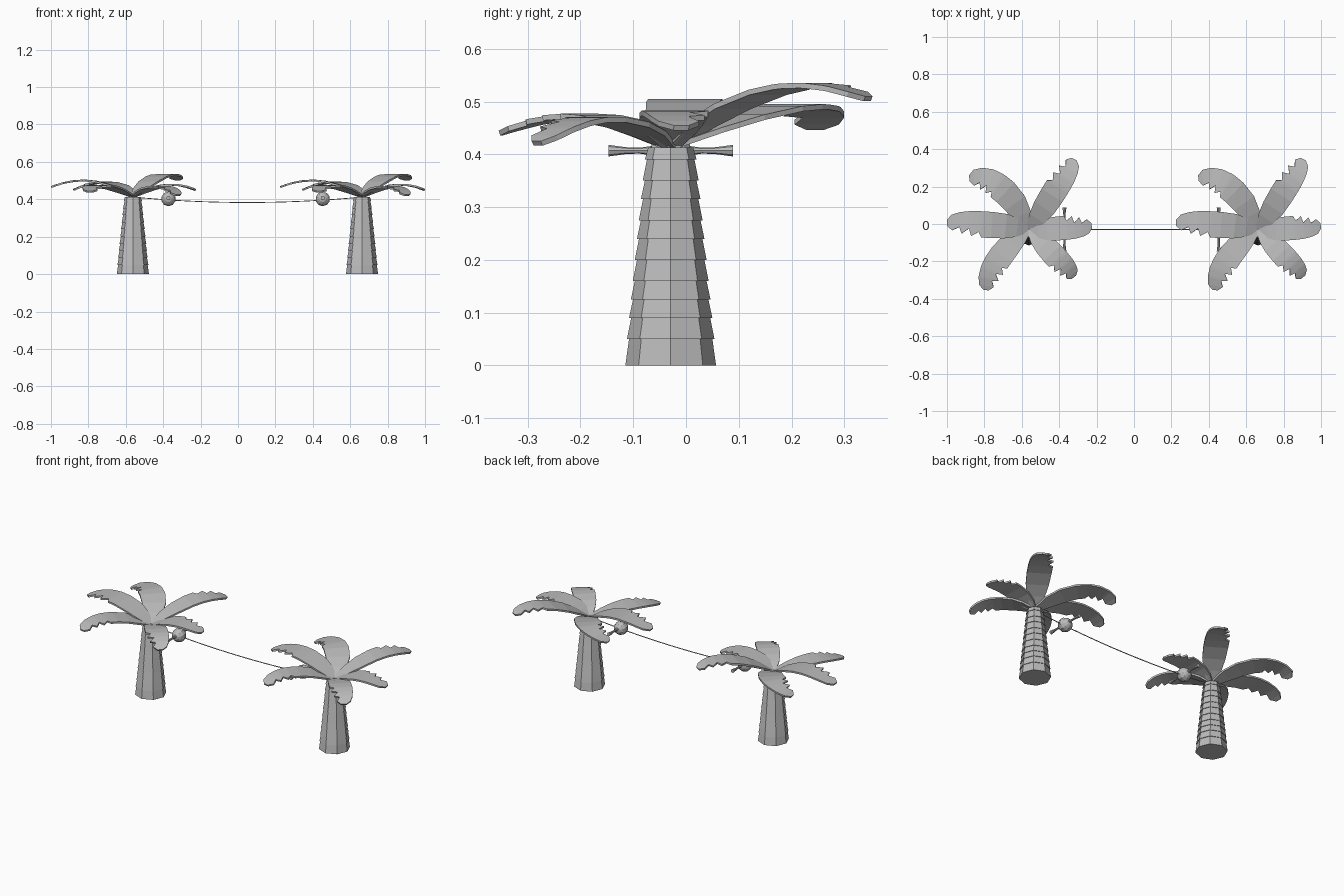
import bpy, bmesh, math
from mathutils import Vector, Matrix

if "Cube" in bpy.data.objects:
    bpy.data.objects.remove(bpy.data.objects["Cube"])

# the whole model is one plain grey
GREY = bpy.data.materials.new("plain_grey")
GREY.diffuse_color = (0.5, 0.5, 0.5, 1)
GREY.use_nodes = True
GREY.node_tree.nodes["Principled BSDF"].inputs["Base Color"].default_value = GREY.diffuse_color

TREES = (-0.562, 0.663)
CY = -0.029


def add_object(name, bm):
    bmesh.ops.recalc_face_normals(bm, faces=bm.faces)
    me = bpy.data.meshes.new(name)
    bm.to_mesh(me)
    bm.free()
    me.materials.append(GREY)
    ob = bpy.data.objects.new(name, me)
    bpy.context.collection.objects.link(ob)
    return ob


def lathe(name, profile, sides, matrix):
    """Closed faceted solid from (radius, height) pairs."""
    bm = bmesh.new()
    rings = []
    for r, z in profile:
        rings.append([bm.verts.new((r * math.cos(2 * math.pi * k / sides),
                                    r * math.sin(2 * math.pi * k / sides), z))
                      for k in range(sides)])
    for a, b in zip(rings, rings[1:]):
        for k in range(sides):
            n = (k + 1) % sides
            bm.faces.new((a[k], a[n], b[n], b[k]))
    bm.faces.new(rings[0][::-1])
    bm.faces.new(rings[-1])
    bm.transform(matrix)
    return add_object(name, bm)


# trunk: stacked bark segments, each overhanging the one below
LEVELS = (0, .05, .09, .125, .16, .2, .24, .275, .315, .35, .39, .413)


def trunk(x):
    profile = []
    for i, (z0, z1) in enumerate(zip(LEVELS, LEVELS[1:])):
        profile.append((0.086 - 0.1 * z0 + (0.002 if i else 0), z0))
        profile.append((0.086 - 0.1 * z1 - 0.002, z1))
    lathe("trunk", profile, 8, Matrix.Translation((x, CY, 0)))


# frond outline: (position along frond, smooth side, notched side)
OUTLINE = ((0, .25, .25), (.14, .74, .7), (.28, .95, .92), (.45, 1, 1),
           (.57, 1, 1), (.61, 1, .6), (.7, .98, .92), (.73, .97, .35),
           (.82, .9, .75), (.85, .87, .25), (.94, .7, .5), (1, .3, .15))

# fronds: bend point, tip, half width, notched side (1 = left looking outward)
FRONDS = (
    ((.17, .00, .525), (.335, .025, .455), .064, 1),
    ((.153, .214, .59), (.238, .378, .51), .066, 1),
    ((-.125, .292, .55), (-.318, .268, .455), .070, 1),
    ((-.22, .035, .56), (-.438, .03, .47), .070, 1),
    ((-.2, -.14, .52), (-.225, -.325, .445), .066, 1),
    ((.153, -.150, .52), (.238, -.258, .425), .062, -1),
)


def frond(x, bend, tip, half, side):
    a, b, c = Vector((0, 0, .42)), Vector(bend), Vector(tip)
    bm = bmesh.new()
    rows = []
    for t, smooth, notched in OUTLINE:
        p = a * (1 - t) ** 2 + b * 2 * t * (1 - t) + c * t * t
        d = (b - a) * (1 - t) + (c - b) * t
        left = Vector((-d.y, d.x, 0)).normalized() * half * side
        rows.append((bm.verts.new(p + left * notched),
                     bm.verts.new(p - left * smooth)))
    for (l0, r0), (l1, r1) in zip(rows, rows[1:]):
        bm.faces.new((l0, r0, r1, l1))
    ob = add_object("palm_frond", bm)
    # make every blade face upward, then thicken downward
    if sum(p.normal.z for p in ob.data.polygons) < 0:
        ob.data.flip_normals()
    ob.location = (x, CY, 0)
    mod = ob.modifiers.new("thickness", 'SOLIDIFY')
    mod.thickness = 0.010
    mod.offset = -1


for tx in TREES:
    trunk(tx)
    for f in FRONDS:
        frond(tx, *f)

# sagging rope between the trees
curve = bpy.data.curves.new("rope", 'CURVE')
curve.dimensions = '3D'
curve.bevel_depth = 0.0025
curve.bevel_resolution = 1
curve.use_fill_caps = True
N = 16
spline = curve.splines.new('POLY')
spline.points.add(N)
for i, pt in enumerate(spline.points):
    s = i / N
    pt.co = (TREES[0] + (TREES[1] - TREES[0]) * s, CY,
             0.383 + 0.029 * (2 * s - 1) ** 2, 1)
curve.materials.append(GREY)
bpy.context.collection.objects.link(bpy.data.objects.new("rope", curve))

# round nuts on the rope, with flared pegs to the front and back
for bx in (-0.372, 0.453):
    bm = bmesh.new()
    bmesh.ops.create_uvsphere(bm, u_segments=10, v_segments=7, radius=0.04)
    bm.transform(Matrix.Translation((bx, CY, 0.402)) @ Matrix.Rotation(math.pi / 2, 4, 'X'))
    add_object("coconut", bm)
    for sgn in (1, -1):
        m = (Matrix.Translation((bx, CY, 0.407))
             @ Matrix.Rotation(-sgn * math.pi / 2, 4, 'X'))
        lathe("peg", ((.011, .02), (.0055, .06), (.0065, .085), (.011, .118)), 8, m)
